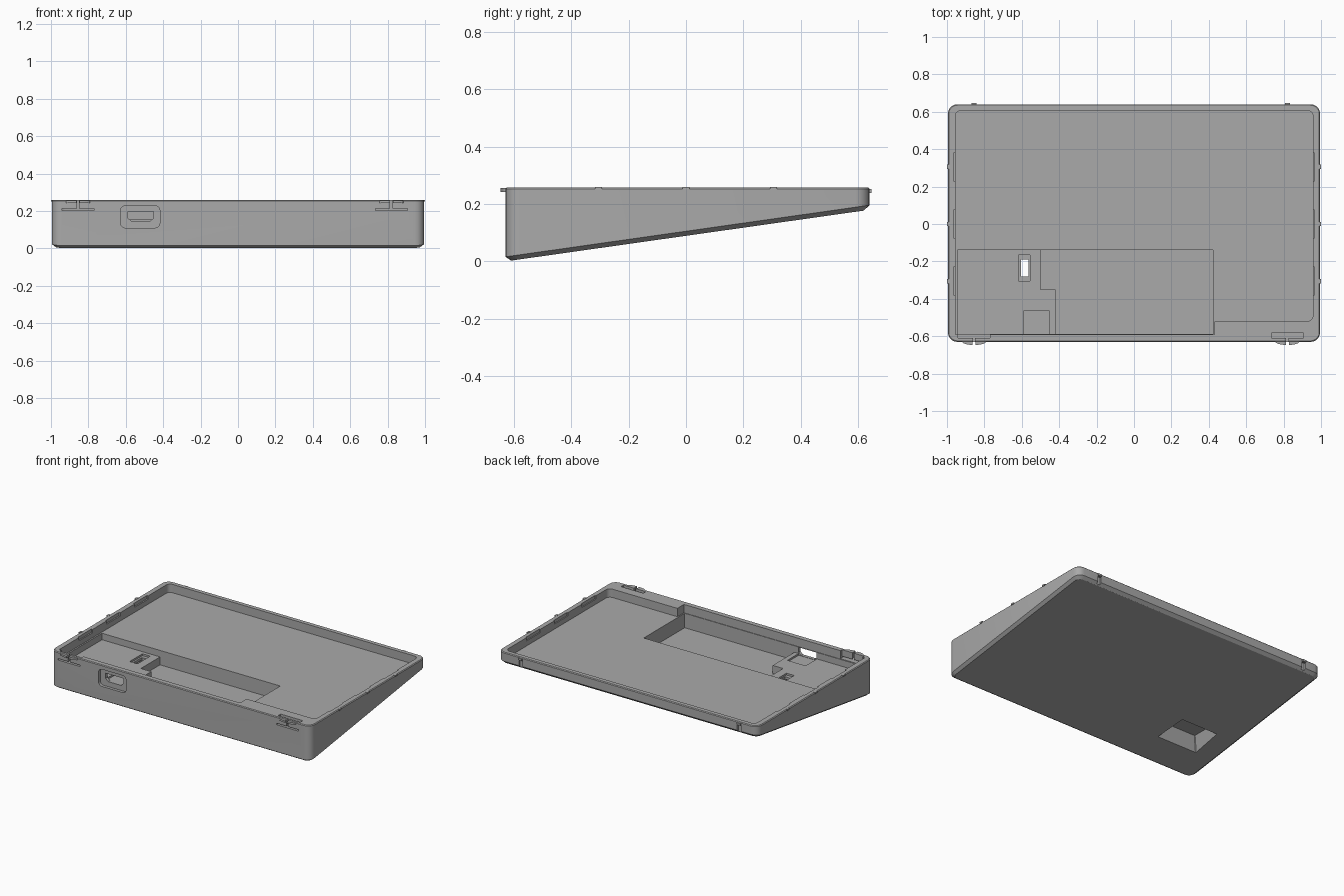
import bpy, bmesh, math

cube = bpy.data.objects.get("Cube")
if cube:
    bpy.data.objects.remove(cube, do_unlink=True)

grey = bpy.data.materials.new("light grey plastic")
grey.use_nodes = True
COLOUR = (0.4, 0.4, 0.4, 1)
grey.diffuse_color = COLOUR
grey.node_tree.nodes["Principled BSDF"].inputs["Base Color"].default_value = COLOUR

FRONT, BACK, TOP = -0.63, 0.64, 0.258


def rounded(x0, x1, y0, y1, r, n=5):
    """Outline of a rectangle with rounded corners."""
    pts = []
    corners = [(x1 - r, y1 - r), (x0 + r, y1 - r), (x0 + r, y0 + r), (x1 - r, y0 + r)]
    for k, (cx, cy) in enumerate(corners):
        for i in range(n + 1):
            a = math.pi / 2 * (k + i / n)
            pts.append((cx + r * math.cos(a), cy + r * math.sin(a)))
    return pts


def loft(name, rings):
    """Closed solid through rings of equal point count."""
    bm = bmesh.new()
    loops = [[bm.verts.new(p) for p in ring] for ring in rings]
    n = len(loops[0])
    for a, b in zip(loops, loops[1:]):
        for i in range(n):
            j = (i + 1) % n
            bm.faces.new((a[i], a[j], b[j], b[i]))
    bm.faces.new(loops[0][::-1])
    bm.faces.new(loops[-1])
    bmesh.ops.recalc_face_normals(bm, faces=bm.faces)
    mesh = bpy.data.meshes.new(name)
    bm.to_mesh(mesh)
    bm.free()
    mesh.materials.append(grey)
    ob = bpy.data.objects.new(name, mesh)
    bpy.context.collection.objects.link(ob)
    return ob


def prism(name, outline, z0, z1):
    return loft(name, [[(x, y, z) for x, y in outline] for z in (z0, z1)])


def prism_y(name, outline, y0, y1):
    return loft(name, [[(x, y, z) for x, z in outline] for y in (y0, y1)])


def box(name, x0, x1, y0, y1, z0, z1):
    return prism(name, [(x0, y0), (x1, y0), (x1, y1), (x0, y1)], z0, z1)


def cut(target, cutter):
    mod = target.modifiers.new("cut", 'BOOLEAN')
    mod.operation, mod.solver, mod.object = 'DIFFERENCE', 'EXACT', cutter
    bpy.context.view_layer.update()
    result = target.evaluated_get(bpy.context.evaluated_depsgraph_get())
    mesh = bpy.data.meshes.new_from_object(result)
    target.modifiers.clear()
    target.data = mesh
    bpy.data.objects.remove(cutter, do_unlink=True)


def underside(y):
    return 0.18 * (y - FRONT) / (BACK - FRONT)


# Wedge shell with rounded corners and a chamfered sloping underside
outer = rounded(-0.995, 0.995, FRONT, BACK, 0.05)
inner = rounded(-0.975, 0.975, FRONT + 0.02, BACK - 0.02, 0.035)
lip = rounded(-0.99, 0.99, FRONT + 0.005, BACK - 0.005, 0.046)
case = loft("wedge_case", [
    [(x, y, underside(y)) for x, y in inner],
    [(x, y, underside(y) + 0.016) for x, y in outer],
    [(x, y, TOP - 0.005) for x, y in outer],
    [(x, y, TOP) for x, y in lip]])

# Shallow tray, wide at the back and stepped forward beside the pocket
cut(case, prism("tray", rounded(-0.955, 0.957, -0.52, 0.607, 0.03), 0.2, 0.4))
cut(case, box("tray_front", -0.955, 0.43, -0.592, -0.4, 0.2, 0.4))

# Electronics pocket with a raised shelf at its left end
cut(case, box("pocket", -0.945, 0.422, -0.588, -0.14, 0.155, 0.3))
cut(case, box("deep_pocket", -0.42, 0.422, -0.588, -0.14, 0.1, 0.3))
cut(case, box("deep_notch", -0.5, -0.41, -0.35, -0.14, 0.1, 0.3))
cut(case, box("connector_seat", -0.592, -0.452, -0.588, -0.465, 0.143, 0.3))

# Connector port through the front wall
cut(case, prism_y("port_recess", rounded(-0.628, -0.418, 0.11, 0.228, 0.025),
                  FRONT - 0.05, FRONT + 0.02))
cut(case, prism_y("port", [(-0.57, 0.145), (-0.47, 0.145), (-0.452, 0.162),
                           (-0.452, 0.198), (-0.588, 0.198), (-0.588, 0.162)],
                  FRONT - 0.05, -0.56))

# Card slot with a tapered access recess underneath
cut(case, loft("card_recess", [
    [(x, y, z) for x, y in rounded(-0.685 - w, -0.685 + w, -0.28 - d, -0.28 + d, 0.004, 1)]
    for w, d, z in ((0.17, 0.13, 0.0), (0.115, 0.08, 0.125))]))
cut(case, box("slot_seat", -0.617, -0.557, -0.305, -0.165, 0.142, 0.3))
cut(case, box("card_slot", -0.605, -0.565, -0.28, -0.19, 0.0, 0.3))

# Front snap fits: a relief slot, a flexing split wall and rounded tabs
for x, side in ((-0.855, "right"), (0.82, "left")):
    cut(case, box("snap_pocket", x - 0.085, x + 0.085, FRONT + 0.02, -0.582, 0.203, 0.4))
    cut(case, box("snap_slot", x - 0.085, x + 0.085, FRONT - 0.05, -0.59, 0.203, 0.213))
    cut(case, box("snap_split", x - 0.006, x + 0.006, FRONT - 0.05, -0.59, 0.205, 0.4))
    for s, half in ((-1, "a"), (1, "b")):
        steps = [0.008 + 0.06 * i / 6 for i in range(7)]
        arc = [(x + s * t, FRONT + 0.004 - 0.021 * math.sqrt(max(0, 1 - (t / 0.068) ** 2)))
               for t in steps]
        prism(f"{side}_snap_tab_{half}", arc + [(x + s * 0.008, FRONT + 0.006)], 0.243, 0.256)
    # Rear catch with a shallow groove below it
    cut(case, box("catch_groove", x - 0.014, x + 0.014, BACK - 0.012, 0.7, 0.1, 0.236))
    box(f"{side}_rear_catch", x - 0.014, x + 0.014, BACK - 0.015, BACK + 0.008, 0.238, 0.252)

# Small ridges along the side walls
for s, side in ((-1, "right"), (1, "left")):
    for i in range(3):
        y = 0.305 * (i - 1)
        box(f"{side}_ridge_{i}", s * 0.985, s * 1.0, y - 0.012, y + 0.012, 0.25, 0.26)
        cut(case, box("ridge_groove", s * 0.94, s * 0.964, y - 0.075, y + 0.075, 0.235, 0.3))

# Keep hard edges crisp while smoothing the rounded corners
bpy.ops.object.select_all(action='DESELECT')
case.select_set(True)
bpy.context.view_layer.objects.active = case
bpy.ops.object.shade_smooth_by_angle(angle=math.radians(25))
